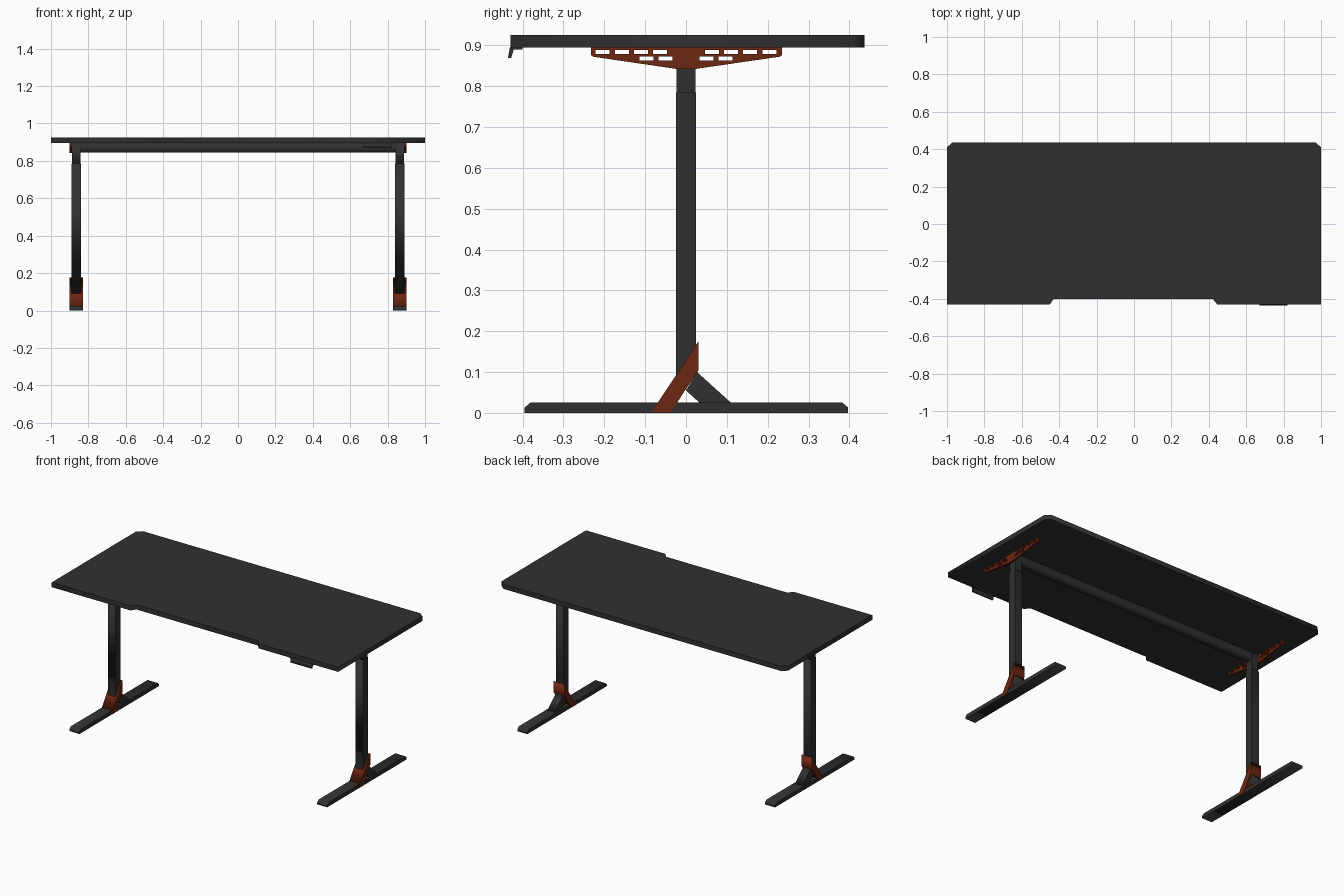
import bpy
from mathutils import Matrix

if "Cube" in bpy.data.objects:
    bpy.data.objects.remove(bpy.data.objects["Cube"])


def material(name, rgb):
    m = bpy.data.materials.new(name)
    m.diffuse_color = (*rgb, 1)
    m.use_nodes = True
    m.node_tree.nodes["Principled BSDF"].inputs["Base Color"].default_value = m.diffuse_color
    return m


GREY = material("charcoal", (0.03, 0.03, 0.03))
RUST = material("rust", (0.15, 0.02, 0.006))

# maps profile (a, b) to (y, z) with the thickness along x
SIDE = Matrix(((0, 0, 1, 0), (1, 0, 0, 0), (0, 1, 0, 0), (0, 0, 0, 1)))


def extrude(name, loops, centre, half, mat, frame):
    """Flat outline (first loop) with holes (other loops), given thickness."""
    cu = bpy.data.curves.new(name, 'CURVE')
    cu.dimensions = '2D'
    cu.fill_mode = 'BOTH'
    cu.extrude = half
    for loop in loops:
        sp = cu.splines.new('POLY')
        sp.points.add(len(loop) - 1)
        for p, (a, b) in zip(sp.points, loop):
            p.co = (a, b, 0, 1)
        sp.use_cyclic_u = True
    cu.materials.append(mat)
    ob = bpy.data.objects.new(name, cu)
    bpy.context.collection.objects.link(ob)
    bpy.ops.object.select_all(action='DESELECT')
    ob.select_set(True)
    bpy.context.view_layer.objects.active = ob
    bpy.ops.object.convert(target='MESH')
    ob = bpy.context.object
    ob.data.transform(Matrix.Translation(centre) @ frame)
    return ob


def side_part(name, x, half, mat, *loops):
    return extrude(name, loops, (x, 0, 0), half, mat, SIDE)


def rect(y0, y1, z0, z1):
    return [(y0, z0), (y1, z0), (y1, z1), (y0, z1)]


# table top with front cutout and clipped back corners
extrude("table_top", [[(-1, -0.43), (-0.45, -0.43), (-0.43, -0.4), (0.42, -0.4),
                       (0.445, -0.43), (1, -0.43), (1, 0.41), (0.97, 0.437),
                       (-0.97, 0.437), (-1, 0.41)]],
        (0, 0, 0.91), 0.015, GREY, Matrix.Identity(4))

# beam between the legs
side_part("cross_beam", 0, 0.85, GREY, rect(-0.02, 0.02, 0.845, 0.895))

# tilted control panel under the front edge
side_part("control_panel", 0.745, 0.075, GREY,
          [(-0.436, 0.869), (-0.428, 0.869), (-0.42, 0.896), (-0.431, 0.896)])
side_part("control_panel_back", 0.745, 0.085, GREY,
          rect(-0.428, -0.40, 0.89, 0.896))

# bracket slots: upper row and lower row, mirrored
slots = []
for z0, starts in ((0.879, (0.047, 0.093, 0.14, 0.187)), (0.863, (0.033, 0.08))):
    for s in starts:
        slots += [rect(s, s + 0.034, z0, z0 + 0.01),
                  rect(-s - 0.034, -s, z0, z0 + 0.01)]

for sgn, tag in ((-1, "left"), (1, "right")):
    x = sgn * 0.865
    # lifting column
    side_part(tag + "_leg", x, 0.026, GREY,
              [(-0.025, 0.085), (0.025, 0.15), (0.025, 0.785), (-0.025, 0.785)])
    side_part(tag + "_inner_column", x, 0.022, GREY, rect(-0.023, 0.023, 0.78, 0.895))
    # foot with bevelled ends
    side_part(tag + "_foot", x, 0.035, GREY,
              [(-0.395, 0), (0.397, 0), (0.397, 0.013), (0.383, 0.025),
               (-0.381, 0.025), (-0.395, 0.013)])
    # slanted clamp and rear brace
    side_part(tag + "_clamp", x, 0.037, RUST,
              [(-0.085, 0.001), (-0.038, 0.001), (0.031, 0.105), (0.031, 0.176)])
    side_part(tag + "_brace", x, 0.026, GREY,
              [(0, 0.055), (0.033, 0.025), (0.11, 0.025), (0.027, 0.1)])
    # slotted support plate
    side_part(tag + "_bracket", sgn * 0.894, 0.006, RUST,
              [(-0.233, 0.895), (-0.233, 0.876), (-0.227, 0.872), (-0.022, 0.842),
               (0.022, 0.842), (0.229, 0.872), (0.235, 0.876), (0.235, 0.895)], *slots)
